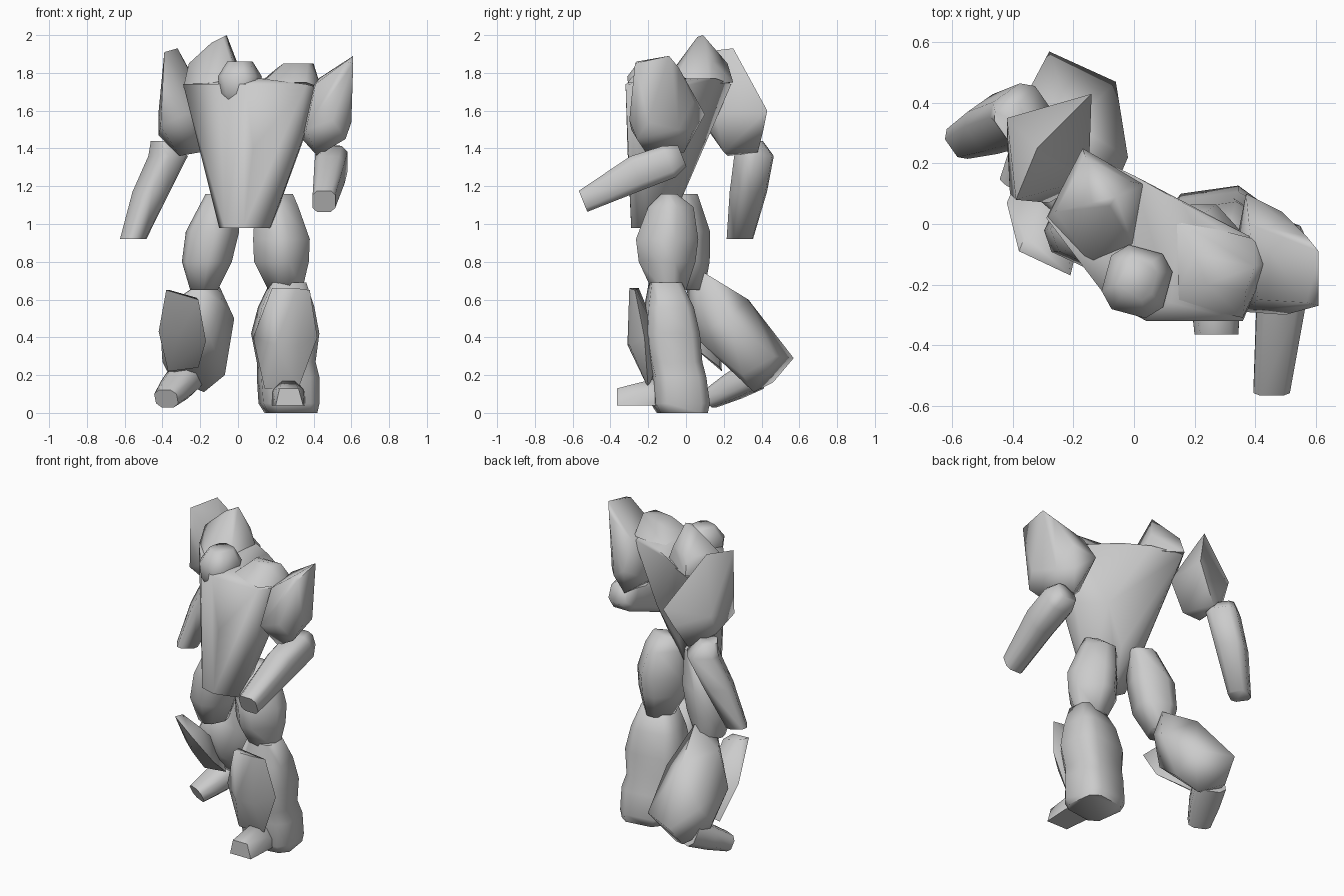
import bpy, bmesh, math
from mathutils import Matrix, Vector

grey = bpy.data.materials.new("plain_grey")
grey.diffuse_color = (0.6, 0.6, 0.6, 1)


def finish(bm, name):
    bmesh.ops.recalc_face_normals(bm, faces=bm.faces)
    mesh = bpy.data.meshes.new(name)
    bm.to_mesh(mesh)
    bm.free()
    mesh.materials.append(grey)
    ob = bpy.data.objects.new(name, mesh)
    bpy.context.collection.objects.link(ob)
    bpy.ops.object.select_all(action='DESELECT')
    ob.select_set(True)
    bpy.context.view_layer.objects.active = ob
    bpy.ops.object.shade_smooth_by_angle(angle=math.radians(72))
    return ob


def loft(name, rings, yaw=0, tilt=0, c=0.45):
    """Eight-sided loft; each ring is (x, y, z, half_width, half_depth)."""
    rot = Matrix.Rotation(math.radians(yaw), 3, 'Z') @ Matrix.Rotation(math.radians(tilt), 3, 'X')
    k = 1 - c
    section = [(1, -k), (1, k), (k, 1), (-k, 1), (-1, k), (-1, -k), (-k, -1), (k, -1)]
    bm = bmesh.new()
    loops = [[bm.verts.new(Vector((x, y, z)) + rot @ Vector((u * w, v * d, 0)))
              for u, v in section] for x, y, z, w, d in rings]
    for a, b in zip(loops, loops[1:]):
        for i in range(8):
            j = (i + 1) % 8
            bm.faces.new((a[i], a[j], b[j], b[i]))
    bm.faces.new(loops[0])
    bm.faces.new(loops[-1])
    return finish(bm, name)


def hull(name, points):
    """Faceted armour block wrapped round a few corner points."""
    bm = bmesh.new()
    for p in points:
        bm.verts.new(p)
    res = bmesh.ops.convex_hull(bm, input=bm.verts)
    loose = {g for g in res["geom_interior"] + res["geom_unused"]
             if isinstance(g, bmesh.types.BMVert)}
    bmesh.ops.delete(bm, geom=list(loose), context='VERTS')
    return finish(bm, name)


# Body: tapered torso, collar humps and head
hull("torso", [(-.10, -.20, .98), (-.07, -.26, .98), (.03, -.29, .98), (.17, -.25, .98),
               (.18, -.19, .99), (.05, -.09, .98), (-.12, -.17, 1.14), (.20, -.26, 1.12),
               (.22, -.20, 1.14), (.07, -.03, 1.16), (-.20, -.07, 1.42), (-.10, .09, 1.40),
               (.33, -.14, 1.40), (.31, -.25, 1.36), (.08, -.31, 1.40), (.20, .01, 1.38),
               (-.29, .02, 1.74), (-.17, .24, 1.74), (.40, -.05, 1.72), (.44, -.13, 1.72),
               (.36, -.32, 1.74), (.04, -.32, 1.74), (-.10, -.23, 1.74), (0, .16, 1.77),
               (.16, .07, 1.77), (.12, -.26, 1.77)])
hull("right_collar", [(-.06, .09, 2.0), (-.08, .06, 1.99), (-.14, .07, 1.96),
                      (-.26, .04, 1.85), (-.16, .22, 1.85), (-.01, .14, 1.86),
                      (-.10, -.05, 1.83), (-.29, .02, 1.72), (-.17, .25, 1.75),
                      (.04, .13, 1.74), (.0, -.08, 1.74), (-.14, -.14, 1.72)])
hull("left_collar", [(.20, -.10, 1.82), (.24, -.20, 1.85), (.40, -.14, 1.85),
                     (.37, -.22, 1.85), (.44, -.13, 1.72), (.36, -.31, 1.75),
                     (.40, -.05, 1.74), (.13, .02, 1.76), (.13, -.26, 1.75)])
loft("head", [(0, -.21, 1.61, .035, .04), (.005, -.20, 1.69, .09, .09),
              (.01, -.19, 1.78, .105, .11), (.01, -.18, 1.86, .06, .065)], yaw=-15)

# Upper arms with flared shoulders
hull("left_upper_arm", [(.61, -.27, 1.85), (.57, -.26, 1.86), (.61, -.09, 1.89),
                        (.57, -.04, 1.83), (.41, -.25, 1.74), (.38, .0, 1.74),
                        (.60, -.20, 1.54), (.55, -.04, 1.50), (.49, .04, 1.65),
                        (.48, .04, 1.50), (.37, .10, 1.58), (.36, -.29, 1.50),
                        (.33, -.10, 1.46), (.42, -.20, 1.36), (.44, -.01, 1.38),
                        (.57, -.26, 1.45), (.50, -.30, 1.55)])
hull("right_upper_arm", [(-.39, .08, 1.91), (-.32, .25, 1.93), (-.36, .09, 1.85),
                         (-.28, .22, 1.85), (-.42, .35, 1.60), (-.42, .29, 1.47),
                         (-.14, .43, 1.60), (-.20, .41, 1.50), (-.28, .38, 1.38),
                         (-.15, .15, 1.60), (-.20, .20, 1.38), (-.31, .22, 1.36),
                         (-.41, .10, 1.52), (-.28, .07, 1.58)])

# Forearms
loft("left_forearm", [(.49, -.02, 1.36, .06, .06), (.495, -.09, 1.33, .085, .09),
                      (.485, -.26, 1.27, .08, .095), (.455, -.545, 1.12, .06, .06)],
     tilt=112, c=.38)
loft("right_forearm", [(-.40, .34, 1.44, .05, .06), (-.37, .36, 1.36, .09, .09),
                       (-.46, .33, 1.17, .085, .085), (-.555, .285, .92, .06, .06)],
     yaw=35, c=.4)

# Thighs
loft("left_thigh", [(.20, -.09, 1.16, .09, .04), (.205, -.08, 1.09, .115, .12),
                    (.23, -.10, .92, .15, .165), (.23, -.10, .80, .145, .15),
                    (.25, -.09, .65, .09, .09)], c=.72)
loft("right_thigh", [(-.08, -.03, 1.16, .08, .08), (-.135, -.01, .96, .125, .12),
                     (-.165, -.01, .80, .115, .12), (-.18, .01, .65, .06, .08)], yaw=-25)

# Lower legs
loft("left_lower_leg", [(.265, -.11, .69, .09, .08), (.255, -.09, .56, .14, .12),
                        (.25, -.08, .42, .17, .14), (.255, -.06, .27, .145, .135),
                        (.265, -.04, .19, .155, .135), (.27, -.03, .05, .15, .145),
                        (.28, -.02, .0, .13, .125)], yaw=8, c=.36)
hull("right_lower_leg", [(-.22, .0, .67), (-.13, .10, .74), (-.20, .33, .60),
                         (-.30, .10, .62), (-.08, .08, .58), (-.02, .22, .50),
                         (-.06, .47, .30), (-.28, .57, .29), (-.07, .30, .20),
                         (-.18, .36, .11), (-.30, .46, .16), (-.36, .28, .19),
                         (-.41, .16, .43), (-.37, .40, .38), (-.15, .05, .40),
                         (-.40, .30, .27)])

# Shin guards
hull("left_shin_guard", [(.18, -.30, .66), (.31, -.30, .66), (.18, -.25, .66),
                         (.38, -.27, .65), (.08, -.22, .40), (.20, -.31, .36),
                         (.32, -.30, .36), (.42, -.22, .40), (.14, -.19, .13),
                         (.32, -.20, .13), (.25, -.12, .35)])
hull("right_shin_guard", [(-.38, -.09, .65), (-.21, -.17, .60), (-.36, -.04, .65),
                          (-.22, -.06, .61), (-.42, .07, .43), (-.17, .0, .38),
                          (-.37, .19, .22), (-.21, .18, .24), (-.31, -.02, .42),
                          (-.25, .18, .40)])

# Feet
hull("left_foot", [(.20, -.365, .04), (.345, -.365, .04), (.22, -.365, .13),
                   (.32, -.365, .13), (.17, -.08, .04), (.36, -.08, .04),
                   (.24, -.13, .19), (.29, -.13, .19), (.185, -.20, .12),
                   (.35, -.20, .12)])
loft("right_foot", [(-.27, .36, .20, .09, .08), (-.32, .25, .14, .085, .07),
                    (-.38, .13, .075, .065, .05)], yaw=-25, tilt=115)
